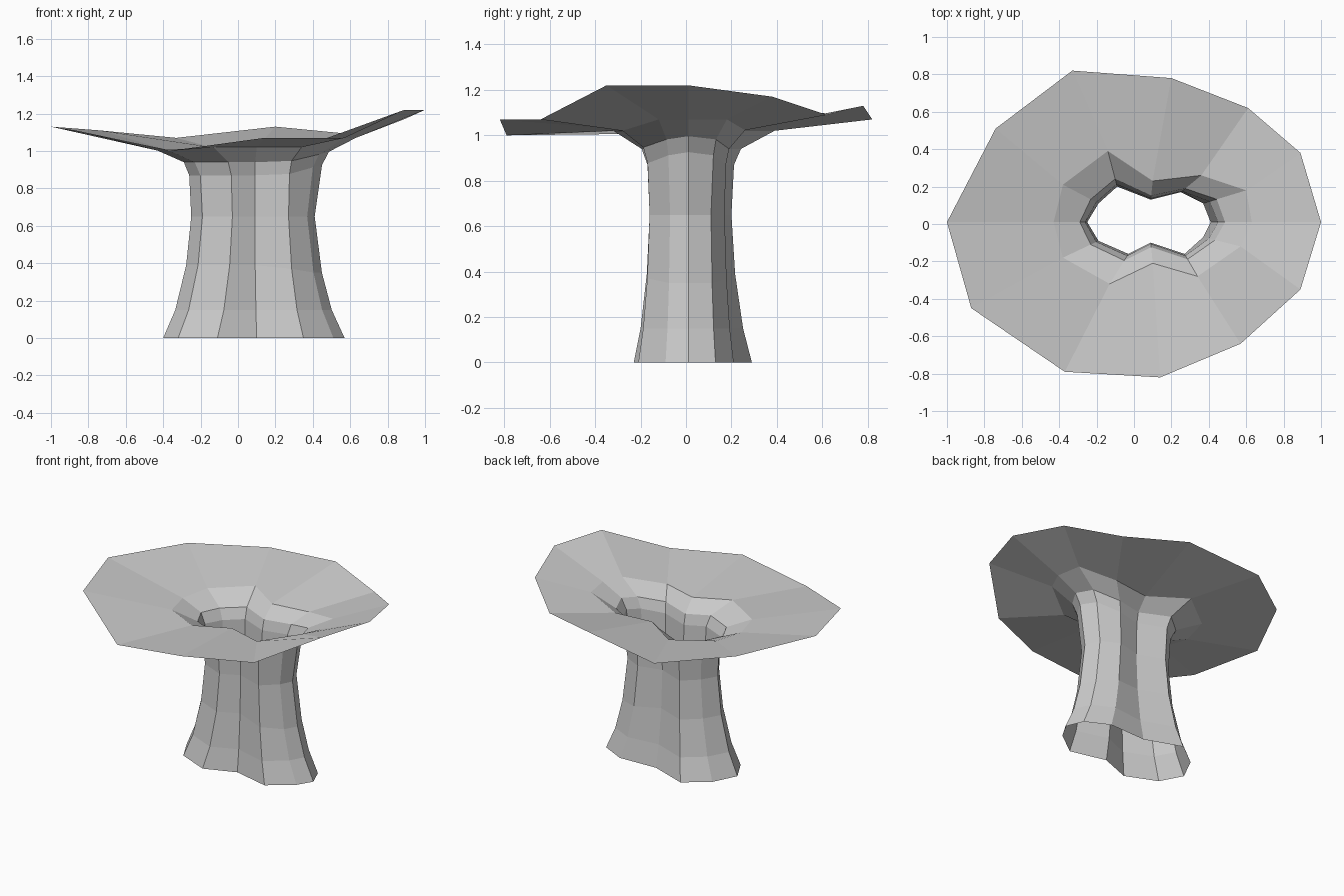
import bpy
import bmesh
from mathutils import Vector

cube = bpy.data.objects.get("Cube")
if cube:
    bpy.data.objects.remove(cube)


def make_material(name, color):
    mat = bpy.data.materials.new(name)
    mat.use_nodes = True
    mat.diffuse_color = color
    mat.node_tree.nodes["Principled BSDF"].inputs["Base Color"].default_value = color
    return mat


def ring(points, z=0.0):
    """Closed outline, starting at the right tip and running over the back."""
    return [Vector((p[0], p[1], p[2] if len(p) > 2 else z)) for p in points]


def side_lean(x):
    """Goes from 0 at the middle of the stem to 1 at its left end."""
    return min(max((x - 0.25) / 0.2, 0.0), 1.0)


def blend(lower, upper, amount, height, extra=0.0, lift=0.0):
    """Outline between two others; its left end flares further and sits higher."""
    result = []
    for a, b in zip(lower, upper):
        lean = side_lean(a.x)
        point = a.lerp(b, amount + extra * lean)
        point.z = height + lift * lean
        result.append(point)
    return result


# Key outlines: foot, waist, throat and outer rim
foot = ring([(-.40, .01), (-.32, .17), (-.16, .29), (.09, .20), (.36, .21), (.52, .13),
             (.57, .01), (.51, -.09), (.35, -.21), (.10, -.15), (-.11, -.23), (-.32, -.14)])
waist = ring([(-.25, .01), (-.19, .11), (-.09, .20), (.09, .13), (.25, .17), (.37, .11),
              (.41, .01), (.37, -.07), (.27, -.16), (.09, -.10), (-.03, -.16), (-.19, -.09)], .65)
throat = ring([(-.43, .01), (-.38, .21), (-.14, .39), (.10, .23), (.36, .26), (.60, .18),
               (.63, .01), (.57, -.12), (.34, -.28), (.10, -.21), (-.13, -.32), (-.38, -.18)], 1.02)
for point in throat:
    point.z += 0.05 * side_lean(point.x - 0.1) - 0.02 * side_lean(-point.x)
rim = ring([(-1, .01, 1.13), (-.74, .51, 1.11), (-.33, .82, 1.07), (.20, .78, 1.13),
            (.61, .62, 1.09), (.89, .38, 1.17), (1, .01, 1.22), (.89, -.35, 1.22),
            (.57, -.64, 1.07), (.14, -.82, 1.07), (-.37, -.79, 1.0), (-.87, -.45, 1.11)])

# Full stack of outlines from the ground to the rim
rings = [
    foot,
    blend(foot, waist, 0.43, 0.15),
    blend(foot, waist, 0.82, 0.39, -0.06, -0.04),
    waist,
    blend(waist, throat, 0.06, 0.87, 0.15, 0.07),
    blend(waist, throat, 0.22, 0.94, 0.16, 0.07),
    throat,
    rim,
]

# Open stem and flared top as one thin sheet
bm = bmesh.new()
loops = [[bm.verts.new(p) for p in outline] for outline in rings]
for low, high in zip(loops, loops[1:]):
    for i in range(len(low)):
        j = (i + 1) % len(low)
        bm.faces.new((low[j], low[i], high[i], high[j]))

mesh = bpy.data.meshes.new("flared_stem")
bm.to_mesh(mesh)
bm.free()
mesh.materials.append(make_material("plain grey", (0.6, 0.6, 0.6, 1.0)))
stem = bpy.data.objects.new("flared_stem", mesh)
bpy.context.collection.objects.link(stem)
